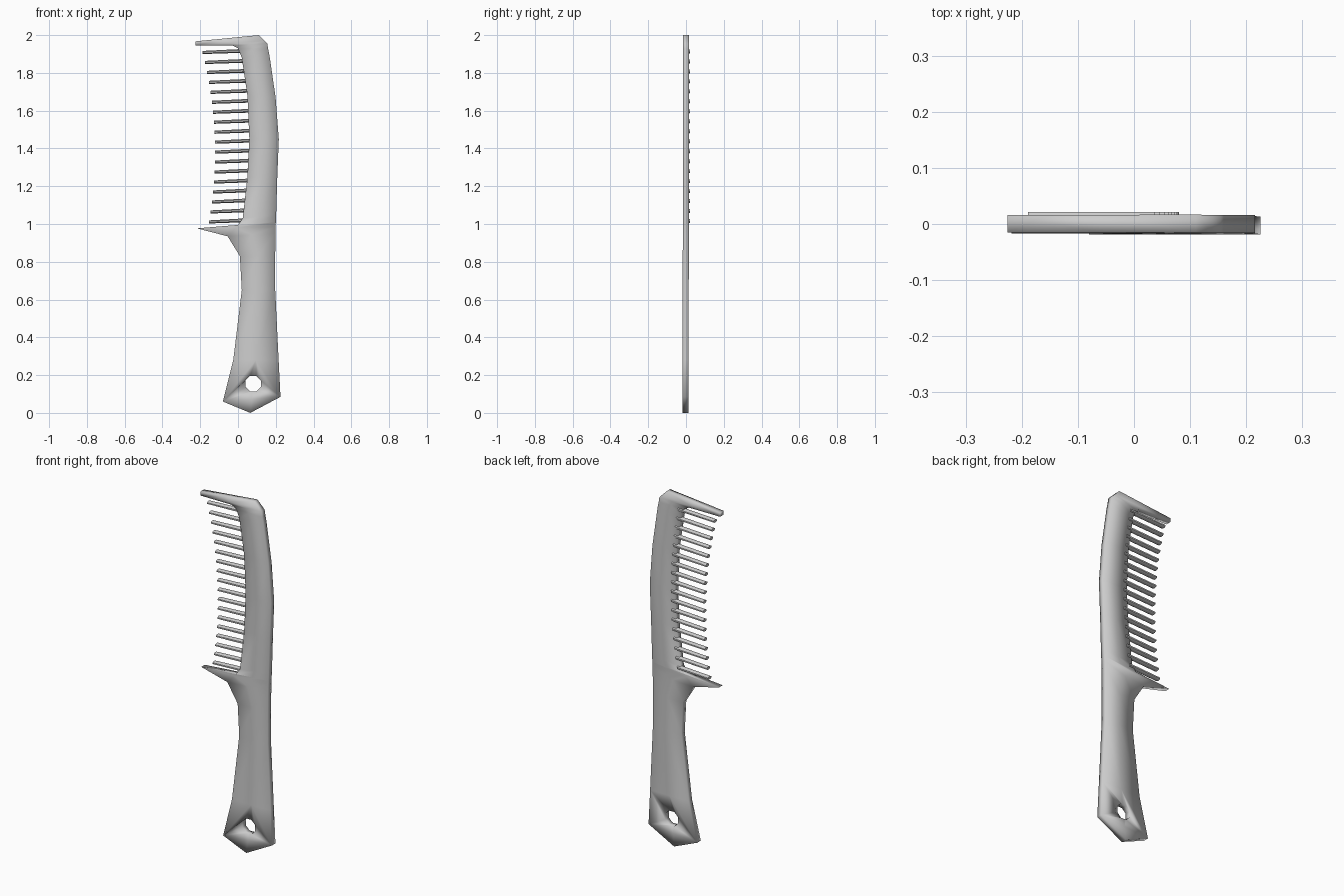
import bpy, bmesh, math
from mathutils import Matrix, Vector

if "Cube" in bpy.data.objects:
    bpy.data.objects.remove(bpy.data.objects["Cube"])

# Comb body: rows of (left x, left z, right x, right z) from butt to top
ROWS = [
    (-0.08, 0.06, 0.225, 0.085), (-0.025, 0.28, 0.215, 0.28),
    (0.02, 0.65, 0.197, 0.65), (0.01, 0.83, 0.197, 0.83),
    (-0.055, 0.935, 0.198, 0.95), (-0.218, 0.977, 0.199, 0.985),
    (0.0, 0.995, 0.20, 1.01), (0.025, 1.03, 0.202, 1.05),
    (0.05, 1.25, 0.208, 1.25), (0.06, 1.45, 0.216, 1.45),
    (0.05, 1.68, 0.199, 1.67), (0.02, 1.88, 0.167, 1.89),
    (0.0, 1.93, 0.16, 1.925), (-0.03, 1.945, 0.155, 1.955),
    (-0.225, 1.945, 0.14, 1.97), (-0.225, 1.967, 0.11, 2.0),
]


def to_object(bm, name, smooth=True):
    bmesh.ops.recalc_face_normals(bm, faces=bm.faces)
    for f in bm.faces:
        f.smooth = smooth
    mesh = bpy.data.meshes.new(name)
    bm.to_mesh(mesh)
    bm.free()
    ob = bpy.data.objects.new(name, mesh)
    bpy.context.collection.objects.link(ob)
    return ob


bm = bmesh.new()
lean = lambda z: -0.0185 + 0.0015 * z
vert = lambda x, z: bm.verts.new((x, lean(z), z))
grid = [[vert(a, b), vert((a + c) / 2, (b + d) / 2), vert(c, d)] for a, b, c, d in ROWS]
butt = vert(0.065, 0.0)
for i in range(2):
    bm.faces.new((butt, grid[0][i + 1], grid[0][i]))
    for lo, hi in zip(grid, grid[1:]):
        bm.faces.new((lo[i], lo[i + 1], hi[i + 1], hi[i]))
ext = bmesh.ops.extrude_face_region(bm, geom=bm.faces[:], use_keep_orig=True)
back = [g for g in ext["geom"] if isinstance(g, bmesh.types.BMVert)]
bmesh.ops.translate(bm, verts=back, vec=(0, 0.032, 0))
body = to_object(bm, "comb_body")

# Hanging hole
bm = bmesh.new()
bmesh.ops.create_cone(bm, cap_ends=True, segments=8, radius1=0.044, radius2=0.044, depth=0.2,
                      matrix=Matrix.Translation((0.08, 0, 0.155))
                      @ Matrix.Rotation(math.pi / 2, 4, 'X')
                      @ Matrix.Rotation(math.pi / 8, 4, 'Z'))
cutter = to_object(bm, "hole_cutter")
cutter.hide_render = True
mod = body.modifiers.new("hanging_hole", 'BOOLEAN')
mod.operation = 'DIFFERENCE'
mod.solver = 'EXACT'
mod.object = cutter
bpy.context.view_layer.objects.active = body
bpy.ops.object.modifier_apply(modifier=mod.name)
bpy.data.objects.remove(cutter)

# Teeth: tapered octagonal prongs following the curved spine
bm = bmesh.new()
COUNT = 18
for k in range(COUNT):
    z = 1.015 + k * (1.912 - 1.015) / (COUNT - 1)
    tip = -0.122 - 0.235 * (z - 1.38) ** 2
    base = 0.08 - 0.2 * (z - 1.45) ** 2
    rings = []
    for x, rz, dz in ((tip, 0.009, -0.004), (base, 0.011, 0.005)):
        rings.append([bm.verts.new((x, 0.007 + 0.016 * math.cos(a), z + dz + rz * math.sin(a)))
                      for a in (math.tau * (j + 0.5) / 8 for j in range(8))])
    for j in range(8):
        n = (j + 1) % 8
        bm.faces.new((rings[0][j], rings[0][n], rings[1][n], rings[1][j]))
    for r in rings:
        bm.faces.new(r)
teeth = to_object(bm, "teeth")
bpy.ops.object.select_all(action='DESELECT')
teeth.select_set(True)
bpy.context.view_layer.objects.active = teeth
bpy.ops.object.shade_smooth_by_angle(angle=math.radians(50))
